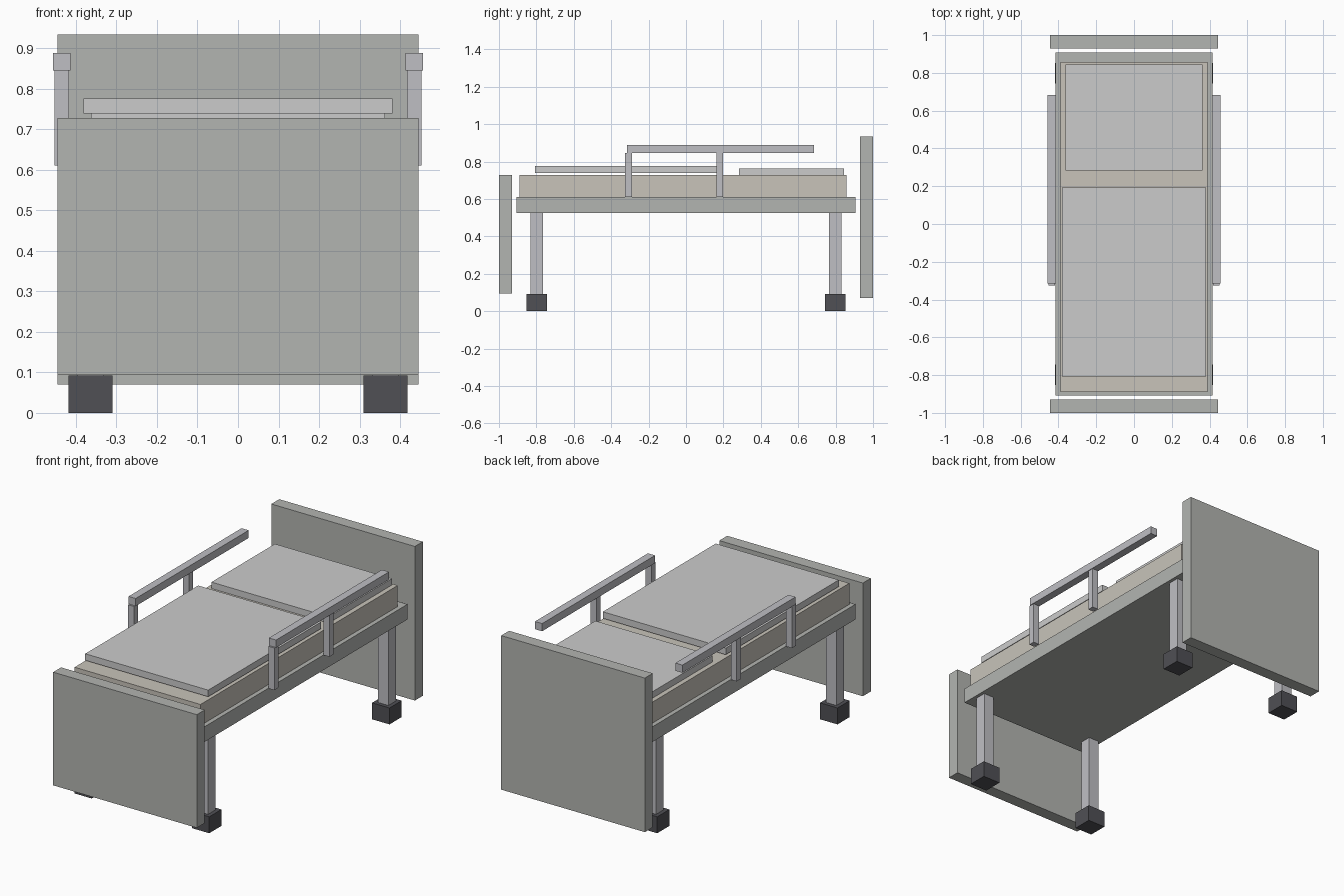
import bpy
import bmesh

if "Cube" in bpy.data.objects:
    bpy.data.objects.remove(bpy.data.objects["Cube"])


def material(name, rgb):
    m = bpy.data.materials.new(name)
    m.diffuse_color = (*rgb, 1)
    m.use_nodes = True
    m.node_tree.nodes["Principled BSDF"].inputs["Base Color"].default_value = m.diffuse_color
    return m


PANEL = material("grey_panel", (0.45, 0.46, 0.44))
METAL = material("rail_metal", (0.52, 0.52, 0.55))
RUBBER = material("dark_rubber", (0.08, 0.08, 0.09))
FOAM = material("mattress_fabric", (0.58, 0.55, 0.49))
LINEN = material("linen", (0.61, 0.61, 0.60))


def box(name, x, y, z, mat):
    """Box spanning the (min, max) ranges on each axis."""
    bm = bmesh.new()
    bmesh.ops.create_cube(bm, size=1)
    for v in bm.verts:
        v.co = [r[0] if c < 0 else r[1] for c, r in zip(v.co, (x, y, z))]
    mesh = bpy.data.meshes.new(name)
    bm.to_mesh(mesh)
    bm.free()
    mesh.materials.append(mat)
    ob = bpy.data.objects.new(name, mesh)
    bpy.context.collection.objects.link(ob)
    return ob


def around(c, w):
    return (c - w / 2, c + w / 2)


# End boards
box("headboard", (-0.445, 0.445), (0.93, 1.0), (0.07, 0.933), PANEL)
box("footboard", (-0.445, 0.445), (-1.0, -0.93), (0.094, 0.728), PANEL)

# Bed deck, mattress and bedding
box("bed_frame", (-0.415, 0.415), (-0.907, 0.907), (0.525, 0.61), PANEL)
box("mattress", (-0.39, 0.39), (-0.889, 0.857), (0.61, 0.728), FOAM)
box("blanket", (-0.381, 0.381), (-0.808, 0.192), (0.738, 0.775), LINEN)
box("pillow", (-0.363, 0.363), (0.284, 0.845), (0.728, 0.764), LINEN)

for sx, side in ((-1, "left"), (1, "right")):
    # Legs with caster blocks
    for sy, end in ((-1, "front"), (1, "back")):
        x, y = 0.364 * sx, 0.798 * sy
        box(f"{end}_{side}_leg", around(x, 0.065), around(y, 0.065), (0.05, 0.525), METAL)
        box(f"{end}_{side}_caster", around(x, 0.108), around(y, 0.108), (0, 0.092), RUBBER)

    # Side rail on two posts
    x = 0.435 * sx
    box(f"{side}_rail", around(x, 0.044), (-0.316, 0.684), (0.845, 0.888), METAL)
    for i, y in enumerate((-0.308, 0.18)):
        box(f"{side}_rail_post_{i + 1}", around(x, 0.036), around(y, 0.036), (0.61, 0.846), METAL)
